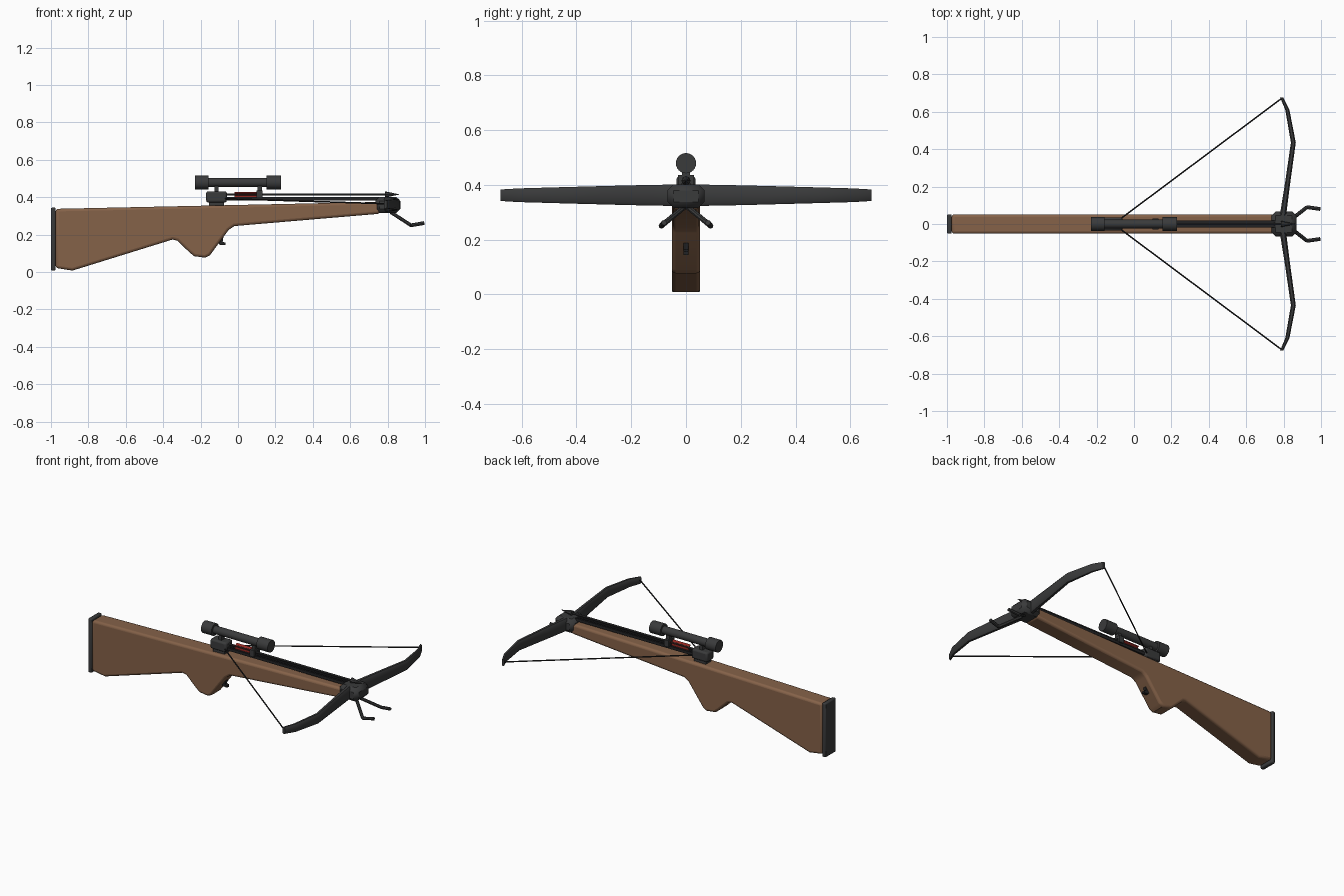
import bpy, bmesh, math
from mathutils import Vector

if "Cube" in bpy.data.objects:
    bpy.data.objects.remove(bpy.data.objects["Cube"])


def material(name, r, g, b):
    m = bpy.data.materials.new(name)
    m.use_nodes = True
    m.diffuse_color = (r, g, b, 1)
    m.node_tree.nodes["Principled BSDF"].inputs["Base Color"].default_value = (r, g, b, 1)
    return m


WOOD = material("walnut wood", 0.235, 0.122, 0.066)
METAL = material("dark metal", 0.042, 0.043, 0.044)
BLACK = material("black", 0.016, 0.016, 0.017)
RED = material("red", 0.3, 0.02, 0.015)


def finish(bm, name, mat, bevel=0, segments=2):
    bmesh.ops.recalc_face_normals(bm, faces=bm.faces)
    mesh = bpy.data.meshes.new(name)
    bm.to_mesh(mesh)
    bm.free()
    mesh.materials.append(mat)
    ob = bpy.data.objects.new(name, mesh)
    bpy.context.collection.objects.link(ob)
    if bevel:
        mod = ob.modifiers.new("rounded edges", 'BEVEL')
        mod.width, mod.segments = bevel, segments
        mod.limit_method, mod.angle_limit = 'ANGLE', math.radians(50)
    bpy.ops.object.select_all(action='DESELECT')
    ob.select_set(True)
    bpy.context.view_layer.objects.active = ob
    bpy.ops.object.shade_smooth_by_angle(angle=math.radians(35))
    return ob


def extrude_profile(name, points, half_width, mat, bevel=0, segments=2):
    """Extrude an (x, z) outline symmetrically along y."""
    bm = bmesh.new()
    face = bm.faces.new([bm.verts.new((x, -half_width, z)) for x, z in points])
    made = bmesh.ops.extrude_face_region(bm, geom=[face])["geom"]
    verts = [v for v in made if isinstance(v, bmesh.types.BMVert)]
    bmesh.ops.translate(bm, verts=verts, vec=(0, 2 * half_width, 0))
    return finish(bm, name, mat, bevel, segments)


def box(name, x0, x1, half_width, z0, z1, mat, bevel=0, segments=2):
    outline = [(x0, z0), (x1, z0), (x1, z1), (x0, z1)]
    return extrude_profile(name, outline, half_width, mat, bevel, segments)


def rod(name, start, end, r1, mat, r2=None, sides=16):
    """Round bar or cone between two points."""
    a, b = Vector(start), Vector(end)
    bm = bmesh.new()
    bmesh.ops.create_cone(bm, cap_ends=True, segments=sides, radius1=r1,
                          radius2=r1 if r2 is None else r2, depth=(b - a).length)
    turn = (b - a).to_track_quat('Z', 'Y').to_matrix()
    for v in bm.verts:
        v.co = turn @ v.co + (a + b) / 2
    return finish(bm, name, mat)


# Shoulder stock with pistol grip
extrude_profile("stock", [
    (-0.975, 0.338), (0.76, 0.375), (0.76, 0.312), (-0.02, 0.246), (-0.05, 0.225),
    (-0.15, 0.09), (-0.175, 0.077), (-0.235, 0.085), (-0.262, 0.108),
    (-0.325, 0.168), (-0.35, 0.174), (-0.885, 0.008), (-0.975, 0.022)],
    0.052, WOOD, 0.014, 3)
box("butt_plate", -1.0, -0.975, 0.052, 0.008, 0.345, METAL, 0.007)

# Head block and rail
box("head_block", 0.735, 0.868, 0.067, 0.315, 0.402, METAL, 0.022, 1)
for side in (-1, 1):
    rail = box("rail", -0.08, 0.76, 0.006, 0.383, 0.401, BLACK)
    rail.location.y = 0.014 * side
box("rail_bed", -0.08, 0.76, 0.012, 0.383, 0.393, BLACK)

# Bow limbs: stations of x, y, half height and half thickness
half = [(0.797, 0.05, 0.039, 0.017), (0.82, 0.21, 0.036, 0.014),
        (0.852, 0.435, 0.030, 0.013), (0.82, 0.61, 0.025, 0.011),
        (0.789, 0.677, 0.021, 0.008)]
stations = [(x, -y, h, t) for x, y, h, t in reversed(half)] + half
bm = bmesh.new()
rings = []
for x, y, h, t in stations:
    corners = [(-t, -h * 0.7), (-t * 0.5, -h), (t * 0.5, -h), (t, -h * 0.7),
               (t, h * 0.7), (t * 0.5, h), (-t * 0.5, h), (-t, h * 0.7)]
    rings.append([bm.verts.new((x + dx, y, 0.362 + dz)) for dx, dz in corners])
for a, b in zip(rings, rings[1:]):
    for i in range(len(a)):
        j = (i + 1) % len(a)
        bm.faces.new((a[i], a[j], b[j], b[i]))
bm.faces.new(rings[0])
bm.faces.new(rings[-1])
finish(bm, "bow_limbs", METAL)

# Drawn string and front foot hooks
for side, label in ((1, "left"), (-1, "right")):
    rod(label + "_string", (0.79, 0.672 * side, 0.365), (-0.08, 0.022 * side, 0.393),
        0.004, BLACK, sides=8)
    root, bend, tip = ((0.82, 0.008 * side, 0.318), (0.925, 0.09 * side, 0.25),
                       (0.995, 0.08 * side, 0.262))
    rod(label + "_hook_arm", root, bend, 0.01, METAL, sides=8)
    rod(label + "_hook_tip", bend, tip, 0.01, METAL, sides=8)

# Bolt with red vanes
rod("bolt_shaft", (-0.07, 0, 0.415), (0.8, 0, 0.415), 0.006, METAL, sides=8)
rod("bolt_head", (0.785, 0, 0.415), (0.86, 0, 0.415), 0.017, METAL, 0.001, sides=8)
for i in range(3):
    vane = box("vane", -0.02, 0.1, 0.002, 0, 0.021, RED)
    vane.location.z = 0.415
    vane.rotation_euler.x = math.radians(60 + 120 * i)

# Latch housing and trigger
box("latch_housing", -0.17, -0.06, 0.034, 0.372, 0.432, METAL, 0.01)
box("latch_base", -0.155, -0.075, 0.026, 0.345, 0.378, METAL)
extrude_profile("trigger", [(-0.13, 0.2), (-0.078, 0.188), (-0.082, 0.163),
                            (-0.068, 0.157), (-0.068, 0.144), (-0.098, 0.146),
                            (-0.11, 0.165)], 0.01, BLACK)

# Scope
for name, x0, x1, r in (("scope_tube", -0.17, 0.17, 0.024),
                        ("scope_eyepiece", -0.23, -0.158, 0.037),
                        ("scope_objective", 0.152, 0.23, 0.037)):
    rod(name, (x0, 0, 0.479), (x1, 0, 0.479), r, METAL, sides=24)
box("rear_scope_mount", -0.125, -0.103, 0.014, 0.42, 0.465, METAL)
box("front_scope_mount", 0.105, 0.127, 0.014, 0.425, 0.465, METAL)
for side in (-1, 1):
    leg = box("front_mount_leg", 0.1, 0.132, 0.007, 0.395, 0.432, METAL)
    leg.location.y = 0.022 * side
box("front_mount_bridge", 0.1, 0.132, 0.029, 0.424, 0.436, METAL)
